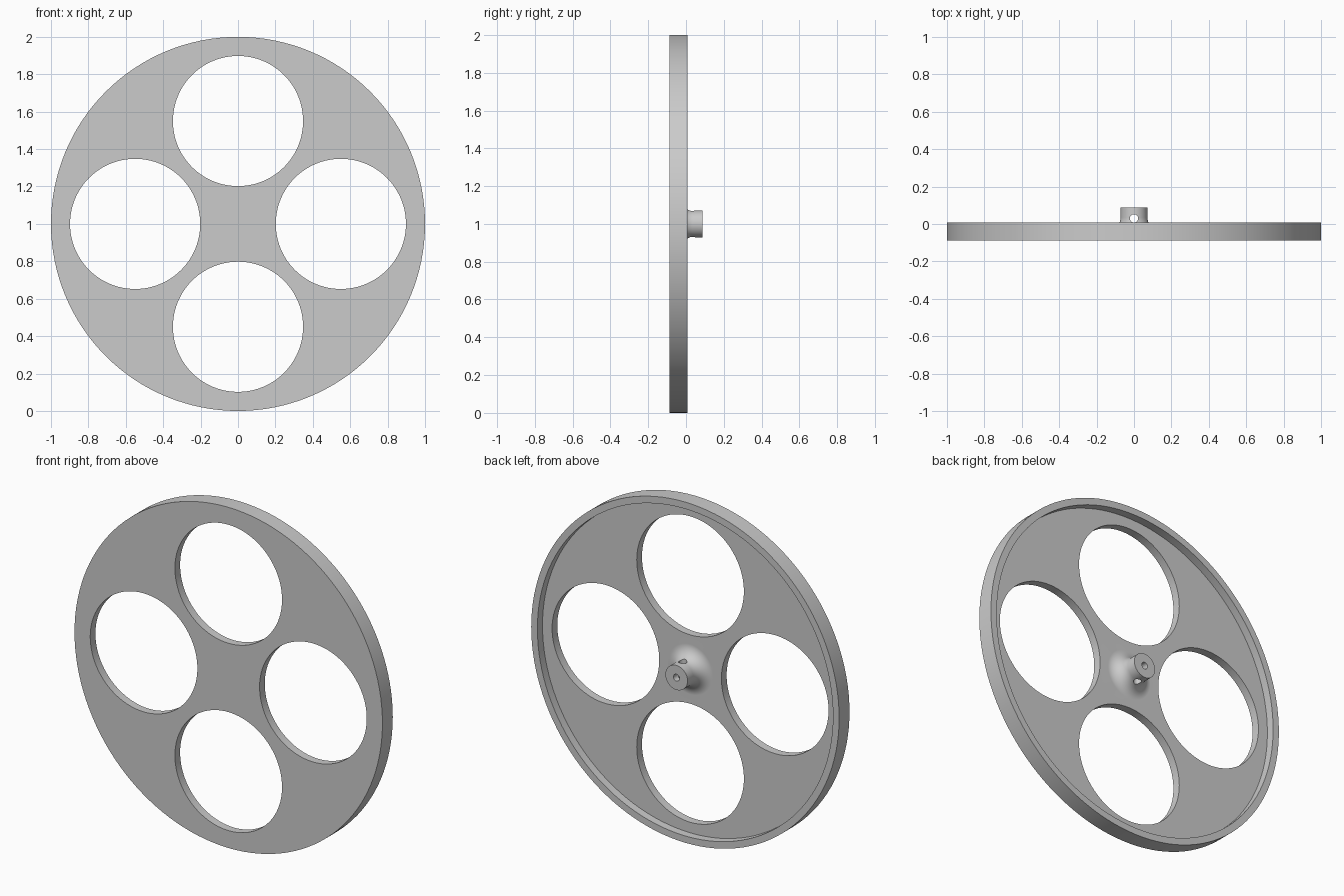
import bpy
import bmesh
from math import pi, sin, cos, radians
from mathutils import Matrix, Vector

cube = bpy.data.objects.get("Cube")
if cube:
    bpy.data.objects.remove(cube, do_unlink=True)

FRONT, WEB, RIM, TIP = -0.0885, -0.04, 0.0075, 0.0885   # depths along y
CENTRE = Vector((0, 0, 1))

grey = bpy.data.materials.new("light_grey")
grey.use_nodes = True
grey.diffuse_color = (0.6, 0.6, 0.6, 1)
grey.node_tree.nodes["Principled BSDF"].inputs["Base Color"].default_value = (0.6, 0.6, 0.6, 1)


def add_object(name, bm):
    mesh = bpy.data.meshes.new(name)
    bmesh.ops.recalc_face_normals(bm, faces=bm.faces)
    bm.to_mesh(mesh)
    bm.free()
    mesh.materials.append(grey)
    obj = bpy.data.objects.new(name, mesh)
    bpy.context.collection.objects.link(obj)
    return obj


def lathe(name, profile, steps):
    """Spin (radius, y) points around the axle."""
    bm = bmesh.new()
    verts = [bm.verts.new((r, y, 1)) for r, y in profile]
    edges = [bm.edges.new(pair) for pair in zip(verts, verts[1:])]
    bmesh.ops.spin(bm, geom=verts + edges, cent=CENTRE, axis=(0, 1, 0),
                   angle=2 * pi, steps=steps, use_merge=True)
    bmesh.ops.remove_doubles(bm, verts=bm.verts, dist=1e-5)
    return add_object(name, bm)


def cut_cylinder(target, centre, radius, depth, axis, segments):
    """Bore a round hole through the target along an axis."""
    turn = Vector((0, 0, 1)).rotation_difference(axis).to_matrix().to_4x4()
    bm = bmesh.new()
    bmesh.ops.create_cone(bm, cap_ends=True, segments=segments, radius1=radius,
                          radius2=radius, depth=depth,
                          matrix=Matrix.Translation(centre) @ turn)
    cutter = add_object("hole_cutter", bm)
    cutter.hide_render = True
    mod = target.modifiers.new("bore", 'BOOLEAN')
    mod.operation = 'DIFFERENCE'
    mod.solver = 'EXACT'
    mod.object = cutter
    bpy.context.view_layer.objects.active = target
    bpy.ops.object.modifier_apply(modifier=mod.name)
    bpy.data.objects.remove(cutter, do_unlink=True)


# Wheel profile: front disc, raised rim, thin web, flared hub, blind axle bore
HUB, BORE, FLARE = 0.072, 0.02, 0.075
flare = [(HUB + FLARE * (1 - sin(a)), WEB + FLARE * (1 - cos(a)))
         for a in (radians(d) for d in range(0, 91, 9))]
profile = [(0, FRONT), (1, FRONT), (1, RIM), (0.96, RIM), (0.96, WEB)]
profile += flare + [(HUB, TIP), (BORE, TIP), (BORE, WEB), (0, WEB)]
wheel = lathe("wheel", profile, 128)

# Four large round openings
Y_AXIS, Z_AXIS = Vector((0, 1, 0)), Vector((0, 0, 1))
for i in range(4):
    a = i * pi / 2
    spot = CENTRE + Vector((0.55 * cos(a), FRONT, 0.55 * sin(a)))
    cut_cylinder(wheel, spot, 0.348, 0.4, Y_AXIS, 96)

# Set-screw hole across the hub
cut_cylinder(wheel, CENTRE + Vector((0, 0.03, 0)), 0.022, 0.5, Z_AXIS, 32)

# Smooth round surfaces with crisp edges
bpy.ops.object.select_all(action='DESELECT')
wheel.select_set(True)
bpy.context.view_layer.objects.active = wheel
bpy.ops.object.shade_smooth_by_angle(angle=radians(30))
weighted = wheel.modifiers.new("flat_face_normals", 'WEIGHTED_NORMAL')
weighted.keep_sharp = True
